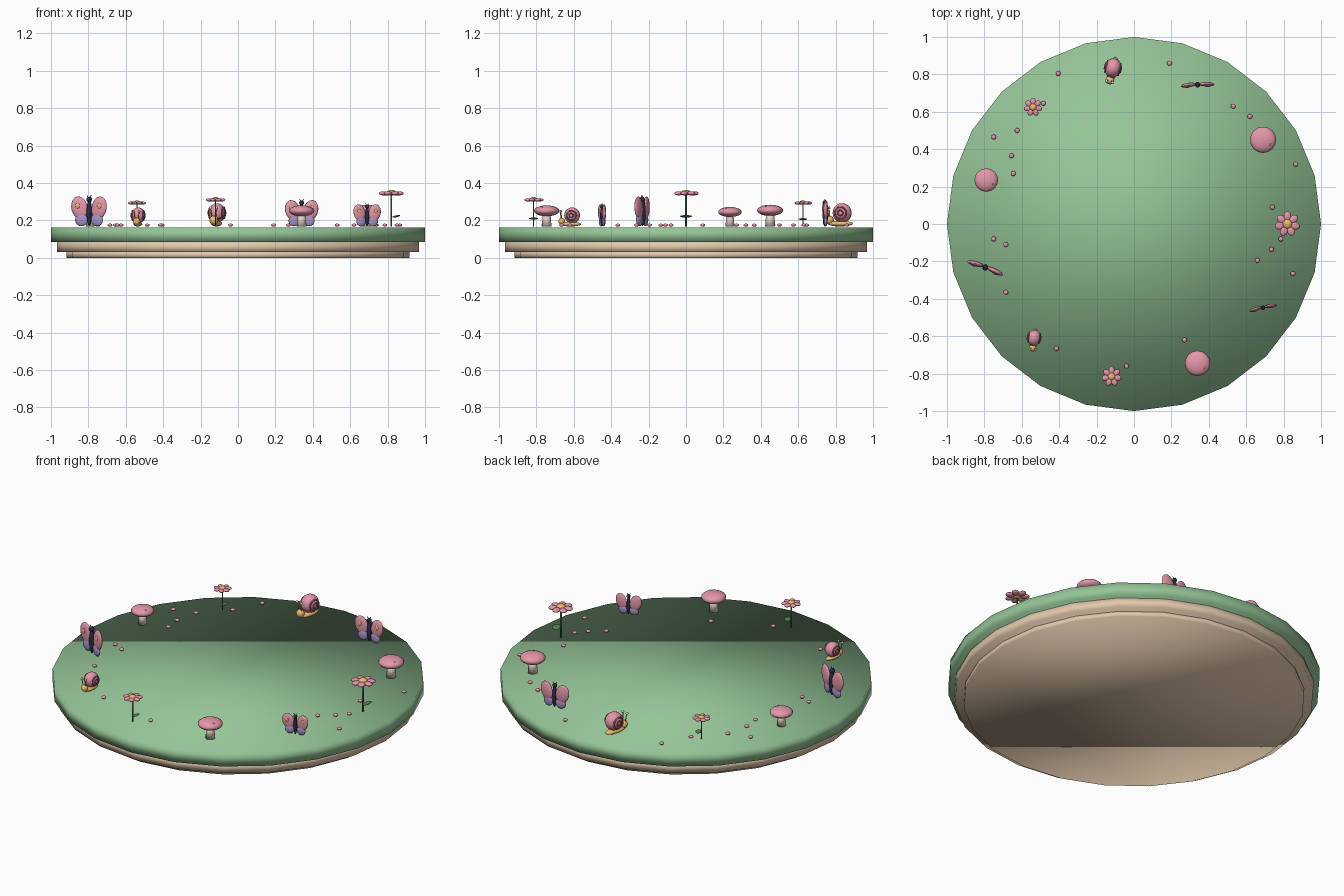
import bpy, bmesh
from math import sin, cos, pi, radians
from mathutils import Matrix, Vector, Euler

if "Cube" in bpy.data.objects:
    bpy.data.objects.remove(bpy.data.objects["Cube"])

def material(name, rgb):
    m = bpy.data.materials.new(name)
    m.diffuse_color = (*rgb, 1)
    m.use_nodes = True
    m.node_tree.nodes["Principled BSDF"].inputs["Base Color"].default_value = m.diffuse_color
    return m

GREEN = material("grass", (0.30, 0.56, 0.31))
TAN = material("tan", (0.76, 0.58, 0.41))
PINK = material("pink", (0.78, 0.31, 0.40))
LILAC = material("lilac", (0.38, 0.30, 0.60))
GOLD = material("gold", (0.85, 0.50, 0.16))
NAVY = material("navy", (0.025, 0.025, 0.06))
CREAM = material("cream", (0.80, 0.68, 0.58))
STEM = material("stem_green", (0.10, 0.25, 0.10))
ROSE = material("dark_rose", (0.35, 0.09, 0.13))

def finish(name, bm, mat):
    me = bpy.data.meshes.new(name)
    bm.to_mesh(me)
    bm.free()
    me.polygons.foreach_set("use_smooth", [True] * len(me.polygons))
    me.materials.append(mat)
    ob = bpy.data.objects.new(name, me)
    bpy.context.collection.objects.link(ob)
    return ob

def local(loc, rot=(0, 0, 0), size=(1, 1, 1)):
    return Matrix.LocRotScale(Vector(loc), Euler(rot), Vector(size))

def blob(name, frame, loc, size, mat, rot=(0, 0, 0)):
    bm = bmesh.new()
    bmesh.ops.create_uvsphere(bm, u_segments=16, v_segments=10, radius=1,
                              matrix=frame @ local(loc, rot, size))
    return finish(name, bm, mat)

def rod(name, frame, a, b, r1, r2, mat, sides=12):
    a, b = Vector(a), Vector(b)
    d = b - a
    bm = bmesh.new()
    m = Matrix.Translation((a + b) / 2) @ d.to_track_quat('Z', 'Y').to_matrix().to_4x4()
    bmesh.ops.create_cone(bm, cap_ends=True, segments=sides, radius1=r1, radius2=r2,
                          depth=d.length, matrix=frame @ m)
    return finish(name, bm, mat)

def ring(name, frame, loc, R, r, mat):
    # torus standing in the local yz plane
    bm = bmesh.new()
    n, k = 20, 6
    v = [[bm.verts.new(frame @ (Vector(loc) + Vector((r * sin(2*pi*j/k),
          (R + r * cos(2*pi*j/k)) * cos(2*pi*i/n), (R + r * cos(2*pi*j/k)) * sin(2*pi*i/n)))))
          for j in range(k)] for i in range(n)]
    for i in range(n):
        for j in range(k):
            bm.faces.new((v[i][j], v[(i+1) % n][j], v[(i+1) % n][(j+1) % k], v[i][(j+1) % k]))
    bmesh.ops.recalc_face_normals(bm, faces=bm.faces)
    return finish(name, bm, mat)

def frame_at(x, y, turn=0, s=1, z=0.167):
    return local((x, y, z), (0, 0, radians(turn)), (s, s, s))

# stepped board
I = Matrix()
rod("foot_plate", I, (0, 0, 0), (0, 0, 0.032), 0.918, 0.918, TAN, 24)
rod("middle_plate", I, (0, 0, 0.03), (0, 0, 0.086), 0.967, 0.967, TAN, 24)
rod("grass_top", I, (0, 0, 0.085), (0, 0, 0.161), 1, 1, GREEN, 24)

# mushrooms
for x, y, s in [(0.69, 0.45, 1), (-0.79, 0.235, 0.9), (0.34, -0.745, 0.97)]:
    f = frame_at(x, y, 0, s)
    rod("mushroom_stem", f, (0, 0, 0), (0, 0, 0.075), 0.027, 0.021, CREAM)
    blob("mushroom_cap", f, (0, 0, 0.087), (0.07, 0.07, 0.03), PINK)
    blob("mushroom_spot", f, (0.04, -0.025, 0.108), (0.005, 0.005, 0.004), CREAM)

# flowers
for x, y, s, h in [(0.82, 0, 1, 0.345), (-0.54, 0.625, 0.73, 0.293), (-0.12, -0.815, 0.79, 0.31)]:
    f = frame_at(x, y, 0, s)
    t = (h - 0.167) / s
    rod("flower_stem", f, (0, 0, 0), (0, 0, t), 0.0045, 0.0045, STEM, 8)
    blob("flower_leaf", f, (0.026, 0, 0.055), (0.022, 0.032, 0.005), STEM, (0, radians(-12), 0))
    for i in range(7):
        a = 2 * pi * i / 7 + pi / 2
        blob("flower_petal", f, (0.042 * cos(a), 0.042 * sin(a), t),
             (0.026, 0.020, 0.011), PINK, (0, 0, a))
    blob("flower_centre", f, (0, 0, t + 0.004), (0.025, 0.025, 0.015), GOLD)

# butterflies
for x, y, turn, s in [(-0.795, -0.232, -21, 1), (0.34, 0.745, 3, 0.88), (0.69, -0.447, 13, 0.74)]:
    f = frame_at(x, y, turn, s)
    blob("butterfly_body", f, (0, 0, 0.075), (0.014, 0.017, 0.072), NAVY)
    blob("butterfly_head", f, (0, -0.002, 0.145), (0.015, 0.015, 0.015), NAVY)
    for sx in (-1, 1):
        tilt = (0, radians(14) * sx, radians(-6) * sx)
        blob("upper_wing", f, (sx * 0.056, 0, 0.1), (0.045, 0.014, 0.062), PINK, tilt)
        blob("lower_wing", f, (sx * 0.044, 0, 0.037), (0.036, 0.012, 0.035), LILAC, tilt)
        blob("wing_spot", f, (sx * 0.062, -0.013, 0.112), (0.012, 0.005, 0.015), GOLD)
        rod("antenna", f, (sx * 0.004, 0, 0.15), (sx * 0.012, -0.004, 0.168), 0.002, 0.002, NAVY, 6)

# snails, facing local -y
for x, y, turn, s in [(-0.115, 0.825, -14, 1), (-0.535, -0.617, -8, 0.82)]:
    f = frame_at(x, y, turn, s)
    blob("snail_foot", f, (0, 0, 0.016), (0.027, 0.07, 0.015), GOLD)
    blob("snail_head", f, (0, -0.058, 0.034), (0.024, 0.022, 0.024), GOLD)
    blob("snail_shell", f, (0, 0.01, 0.073), (0.046, 0.052, 0.052), PINK)
    for sx in (-1, 1):
        ring("shell_swirl", f, (sx * 0.036, 0.01, 0.073), 0.031, 0.005, ROSE)
        ring("shell_inner_swirl", f, (sx * 0.044, 0.01, 0.073), 0.014, 0.004, ROSE)
        tip = (sx * 0.017, -0.067, 0.1)
        rod("eye_stalk", f, (sx * 0.01, -0.06, 0.05), tip, 0.003, 0.003, GOLD, 8)
        blob("snail_eye", f, tip, (0.008, 0.008, 0.008), CREAM)

# scattered blossoms
dots = [(0.19, .86), (-.405, .805), (.53, .63), (.62, .575), (-.485, .645), (-.625, .5),
        (-.75, .465), (-.655, .365), (-.645, .27), (.865, .32), (.74, .09), (.785, -.08),
        (.735, -.135), (.66, -.195), (.85, -.265), (-.75, -.08), (-.685, -.11),
        (-.685, -.365), (-.415, -.665), (-.04, -.76), (.27, -.62)]
for x, y in dots:
    blob("scattered_bud", I, (x, y, 0.175), (0.013, 0.013, 0.008), PINK)
